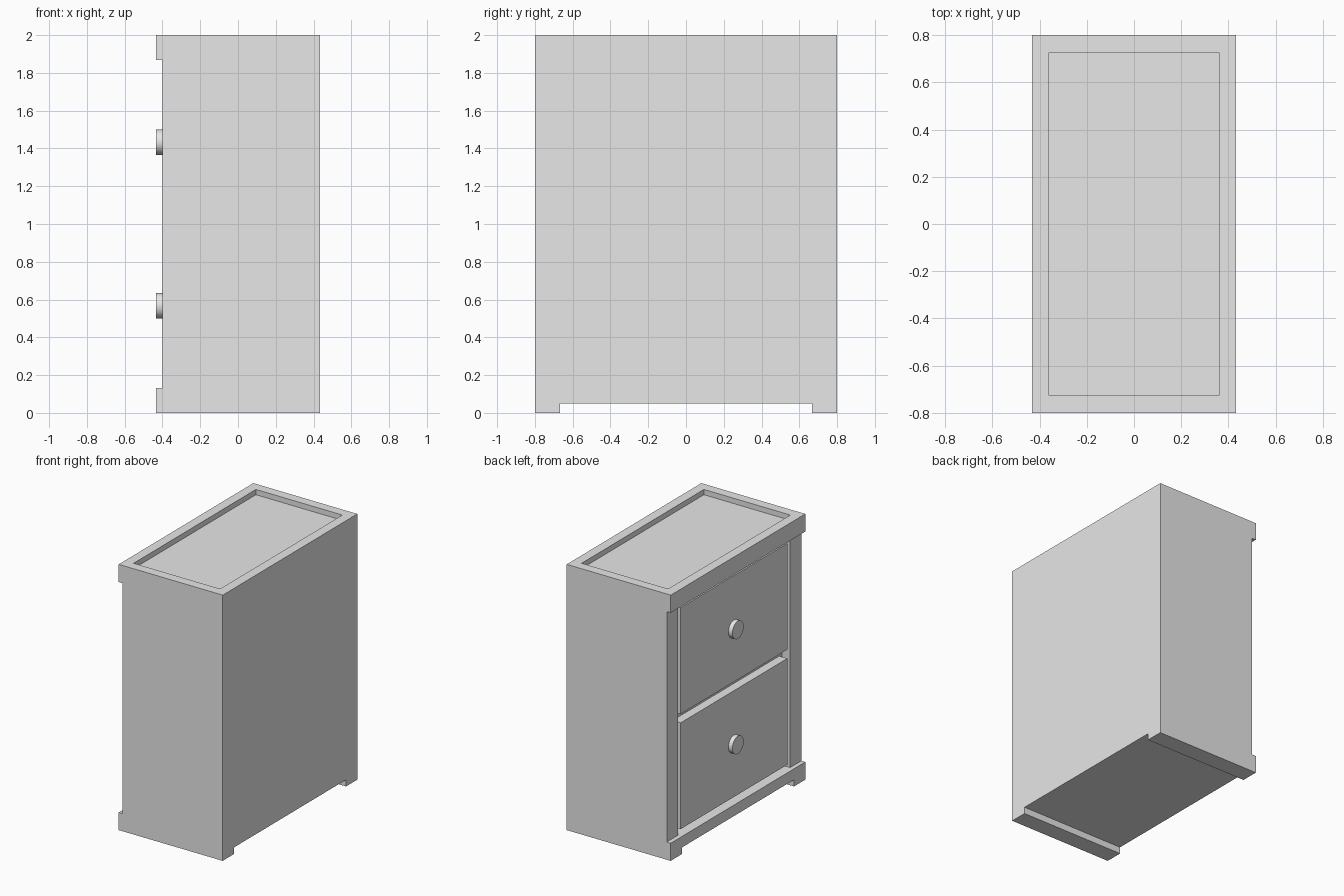
import bpy, bmesh, math
from mathutils import Matrix

if "Cube" in bpy.data.objects:
    bpy.data.objects.remove(bpy.data.objects["Cube"])

grey = bpy.data.materials.new("plain grey")
grey.diffuse_color = (0.8, 0.8, 0.8, 1)
grey.use_nodes = True
grey.node_tree.nodes["Principled BSDF"].inputs["Base Color"].default_value = grey.diffuse_color

X, Y, H = 0.433, 0.8, 2.0      # half depth, half width, height
FACE = -0.4                    # plane of the stiles and drawer fronts
BACK = -0.333                  # back of the drawer recess
RAIL = 0.133                   # rail height and stile width
GAP = 0.033                    # gap around each drawer


def finish(name, bm):
    bmesh.ops.recalc_face_normals(bm, faces=bm.faces)
    mesh = bpy.data.meshes.new(name)
    bm.to_mesh(mesh)
    bm.free()
    mesh.materials.append(grey)
    ob = bpy.data.objects.new(name, mesh)
    bpy.context.collection.objects.link(ob)
    return ob


def box(name, lo, hi):
    bm = bmesh.new()
    bmesh.ops.create_cube(bm, size=1)
    for v in bm.verts:
        v.co = [(a + b) / 2 + c * (b - a) for a, b, c in zip(lo, hi, v.co)]
    return finish(name, bm)


def cut(target, cutter):
    mod = target.modifiers.new("cut", 'BOOLEAN')
    mod.operation, mod.solver, mod.object = 'DIFFERENCE', 'EXACT', cutter
    bpy.context.view_layer.objects.active = target
    bpy.ops.object.modifier_apply(modifier=mod.name)
    bpy.data.objects.remove(cutter)


# Carcass: side profile with projecting top and bottom rails
profile = [(-X, 0), (X, 0), (X, H), (-X, H), (-X, H - RAIL),
           (FACE, H - RAIL), (FACE, RAIL), (-X, RAIL)]
bm = bmesh.new()
face = bm.faces.new([bm.verts.new((x, -Y, z)) for x, z in profile])
ext = bmesh.ops.extrude_face_region(bm, geom=[face])
bmesh.ops.translate(bm, vec=(0, 2 * Y, 0),
                    verts=[g for g in ext["geom"] if isinstance(g, bmesh.types.BMVert)])
carcass = finish("carcass", bm)

# Drawer opening, gap between the feet, and sunken top
inner = Y - RAIL
cut(carcass, box("opening_cutter", (-0.6, -inner, RAIL), (BACK, inner, H - RAIL)))
cut(carcass, box("foot_cutter", (-1, -inner, -0.1), (1, inner, 0.05)))
cut(carcass, box("tray_cutter", (-X + 0.073, -Y + 0.073, H - 0.04),
                 (X - 0.073, Y - 0.073, H + 0.1)))

# Two drawers, each with a round knob
for name, mid in (("lower", 0.567), ("upper", 1.433)):
    w = inner - GAP
    box(name + "_drawer", (FACE, -w, mid - 0.4), (BACK, w, mid + 0.4))
    bm = bmesh.new()
    bmesh.ops.create_cone(bm, cap_ends=True, segments=32, radius1=0.067, radius2=0.067,
                          depth=X + FACE,
                          matrix=Matrix.Translation(((FACE - X) / 2, 0, mid))
                          @ Matrix.Rotation(math.pi / 2, 4, 'Y'))
    knob = finish(name + "_knob", bm)
    bpy.ops.object.select_all(action='DESELECT')
    knob.select_set(True)
    bpy.context.view_layer.objects.active = knob
    bpy.ops.object.shade_smooth_by_angle(angle=math.radians(40))
